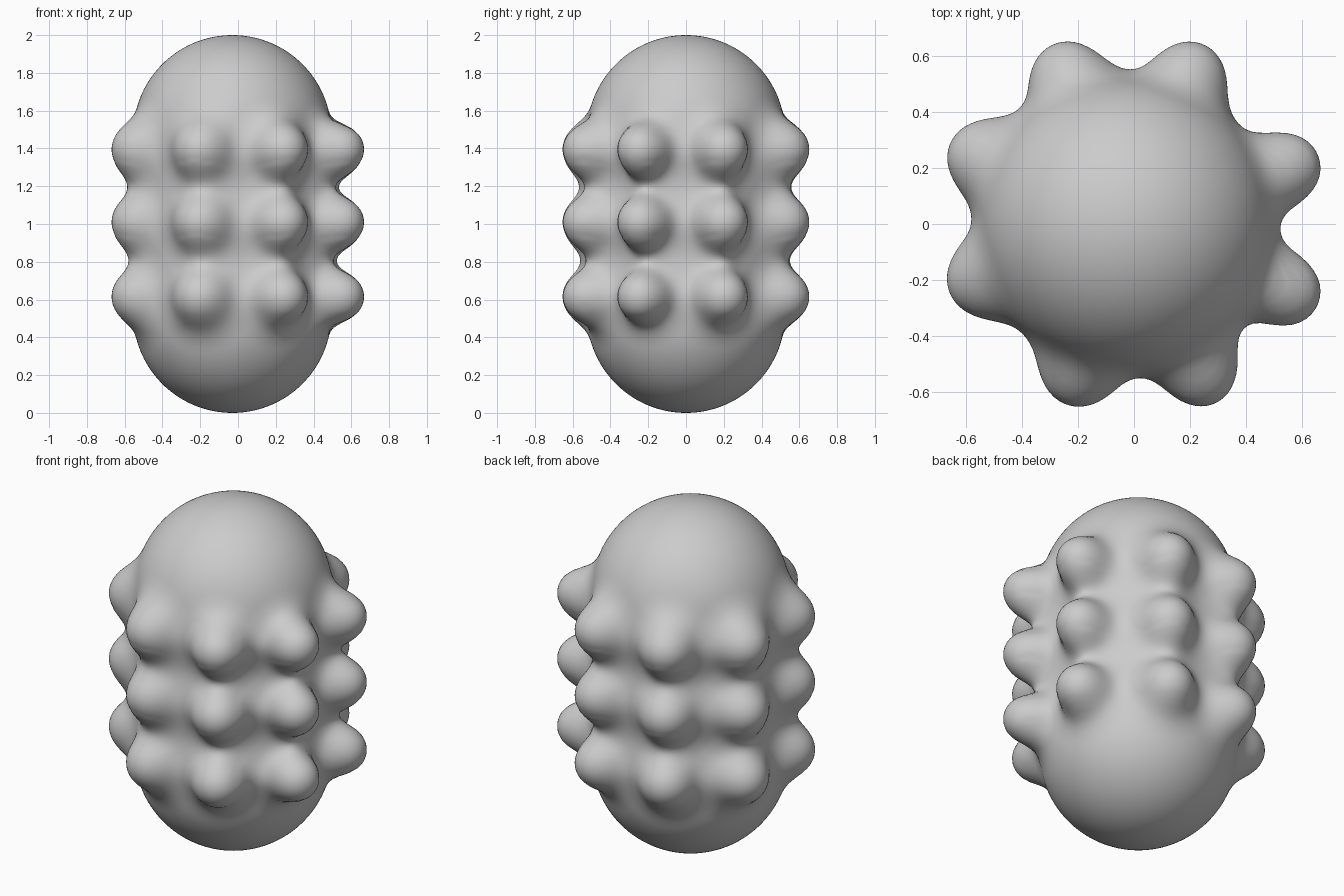
import bpy
import bmesh
from math import sin, cos, pi
from mathutils import Vector

cube = bpy.data.objects.get("Cube")
if cube:
    bpy.data.objects.remove(cube, do_unlink=True)

# Core capsule and the knobs that grow out of it
RADIUS, CORE_X = 0.525, -0.03
LOW, HIGH = RADIUS, 2 - RADIUS
KNOB_RADIUS, BLEND = 0.122, 0.18
REACH = KNOB_RADIUS + BLEND + 0.02
ROWS = (0.615, 1.01, 1.395)
NEAR, FAR, OUT = 0.2, 0.24, 0.545
half_ring = [(OUT, NEAR), (OUT, -FAR), (NEAR, OUT - 0.015), (-FAR, OUT - 0.015)]
knobs = [Vector((s * x, s * y, z)) for z in ROWS for s in (1, -1) for x, y in half_ring]


def smooth_min(a, b):
    h = max(BLEND - abs(a - b), 0)
    return min(a, b) - h * h / (4 * BLEND)


def surface_point(origin, direction):
    """Step inward along a ray until it meets the blended skin."""
    close = []
    for knob in knobs:
        rel = knob - origin
        along = rel.dot(direction)
        if along > 0 and (rel - along * direction).length < REACH:
            close.append(rel)
    if not close:
        return origin + RADIUS * direction
    t = 0.85
    for _ in range(60):
        d = t - RADIUS
        for rel in close:
            d = smooth_min(d, (direction * t - rel).length - KNOB_RADIUS)
        t -= d * 0.9
        if abs(d) < 0.0003:
            break
    return origin + t * direction


# Ray origins and slopes from the bottom pole to the top pole
CAP, SIDE, AROUND = 36, 72, 208
levels = [(LOW, -pi / 2 * (1 - i / CAP)) for i in range(1, CAP)]
levels += [(LOW + (HIGH - LOW) * i / SIDE, 0) for i in range(SIDE + 1)]
levels += [(HIGH, pi / 2 * i / CAP) for i in range(1, CAP)]

bm = bmesh.new()
rings = []
for z, slope in levels:
    origin = Vector((CORE_X, 0, z))
    ring = []
    for j in range(AROUND):
        a = 2 * pi * j / AROUND
        direction = Vector((cos(slope) * cos(a), cos(slope) * sin(a), sin(slope)))
        ring.append(bm.verts.new(surface_point(origin, direction)))
    rings.append(ring)

# Skin between the rings, closed at both poles
bottom = bm.verts.new((CORE_X, 0, 0))
top = bm.verts.new((CORE_X, 0, 2))
for j in range(AROUND):
    k = (j + 1) % AROUND
    for lower, upper in zip(rings, rings[1:]):
        bm.faces.new((lower[j], lower[k], upper[k], upper[j]))
    bm.faces.new((bottom, rings[0][k], rings[0][j]))
    bm.faces.new((top, rings[-1][j], rings[-1][k]))
for face in bm.faces:
    face.smooth = True

mesh = bpy.data.meshes.new("knobbly_body")
bm.to_mesh(mesh)
bm.free()
body = bpy.data.objects.new("knobbly_body", mesh)
bpy.context.collection.objects.link(body)

# Plain grey material
grey = bpy.data.materials.new("plain_grey")
grey.use_nodes = True
colour = (0.6, 0.6, 0.6, 1)
grey.diffuse_color = colour
grey.node_tree.nodes["Principled BSDF"].inputs["Base Color"].default_value = colour
mesh.materials.append(grey)
